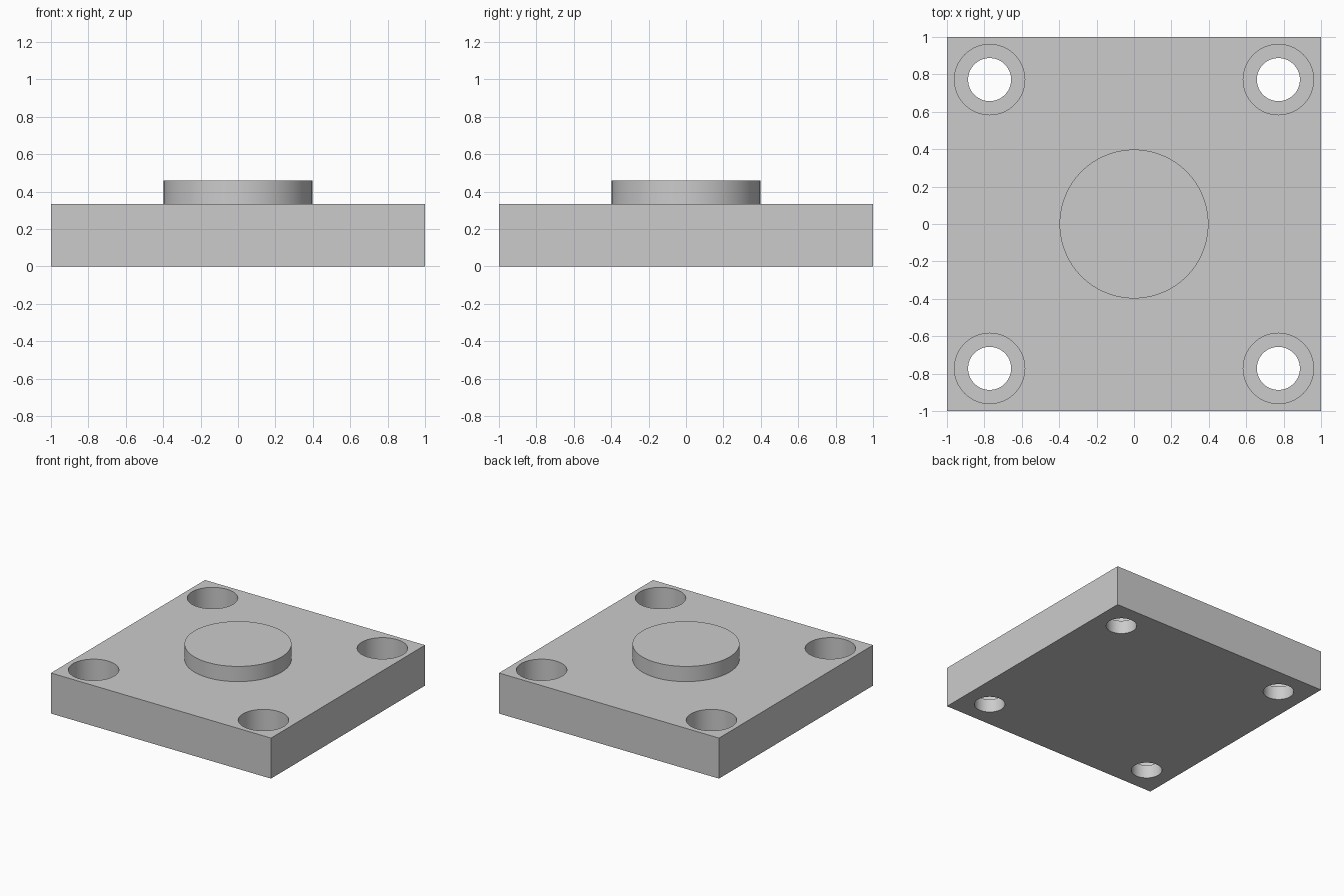
import bpy
from math import radians

cube = bpy.data.objects.get("Cube")
if cube:
    bpy.data.objects.remove(cube, do_unlink=True)

# Plate, boss and counterbored hole sizes
THICK, TOP = 0.333, 0.458
BOSS_R = 0.398
HOLE_R, BORE_R, BORE_FLOOR = 0.115, 0.188, 0.11
HOLE_POS = 0.772

grey = bpy.data.materials.new("plain grey")
grey.use_nodes = True
colour = (0.6, 0.6, 0.6, 1)
grey.diffuse_color = colour
grey.node_tree.nodes["Principled BSDF"].inputs["Base Color"].default_value = colour


def cylinder(name, radius, z0, z1, x=0, y=0):
    bpy.ops.mesh.primitive_cylinder_add(
        vertices=96, radius=radius, depth=z1 - z0, location=(x, y, (z0 + z1) / 2))
    obj = bpy.context.object
    obj.name = name
    obj.data.materials.append(grey)
    return obj


def combine(target, tool, operation):
    """Apply a boolean to the target and remove the tool."""
    mod = target.modifiers.new(tool.name, "BOOLEAN")
    mod.operation, mod.solver, mod.object = operation, "EXACT", tool
    bpy.context.view_layer.objects.active = target
    bpy.ops.object.modifier_apply(modifier=mod.name)
    bpy.data.objects.remove(tool, do_unlink=True)


# Square plate
bpy.ops.mesh.primitive_cube_add(size=1, location=(0, 0, THICK / 2))
plate = bpy.context.object
plate.name = "mounting_plate"
plate.scale = (2, 2, THICK)
bpy.ops.object.transform_apply(location=True, rotation=False, scale=True)
plate.data.materials.append(grey)

# Counterbored screw hole in each corner
for x in (-HOLE_POS, HOLE_POS):
    for y in (-HOLE_POS, HOLE_POS):
        combine(plate, cylinder("screw_hole", HOLE_R, -0.1, TOP, x, y), "DIFFERENCE")
        combine(plate, cylinder("counterbore", BORE_R, BORE_FLOOR, TOP, x, y), "DIFFERENCE")

# Round central boss, sunk into the plate and fused with it
combine(plate, cylinder("centre_boss", BOSS_R, THICK / 2, TOP), "UNION")

bpy.ops.object.select_all(action="DESELECT")
plate.select_set(True)
bpy.context.view_layer.objects.active = plate
bpy.ops.object.shade_smooth_by_angle(angle=radians(30))
